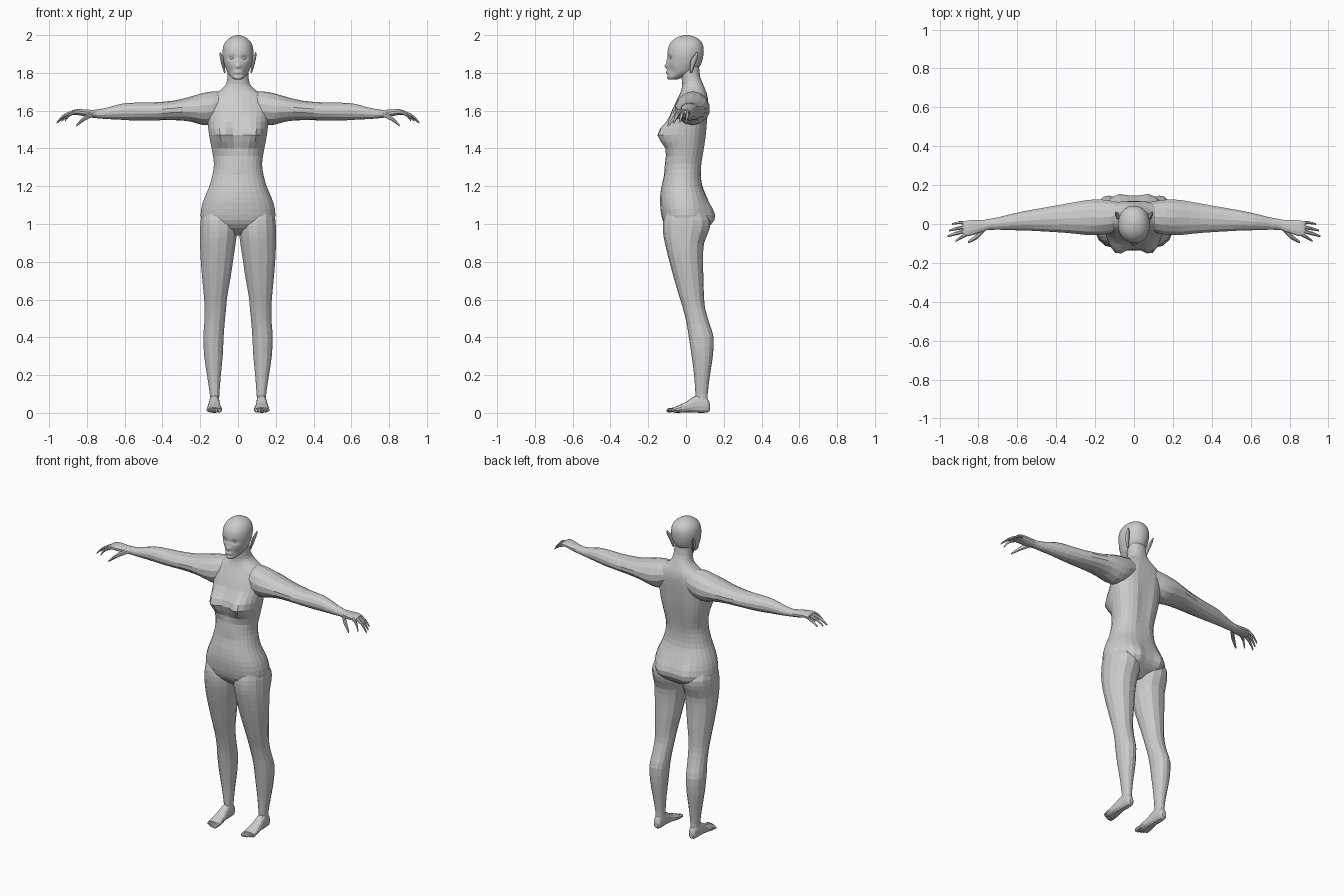
import bpy, bmesh, math
from mathutils import Vector


def spline(keys, sub):
    """Catmull-Rom refinement of a list of section keys."""
    out = []
    for i in range(len(keys) - 1):
        a, b, c, d = keys[max(i - 1, 0)], keys[i], keys[i + 1], keys[min(i + 2, len(keys) - 1)]
        for s in range(sub):
            t = s / sub
            out.append([0.5 * (2 * q + (r - p) * t + (2 * p - 5 * q + 4 * r - u) * t * t
                               + (3 * q - p - 3 * r + u) * t ** 3)
                        for p, q, r, u in zip(a, b, c, d)])
    return out + [list(keys[-1])]


def loft(name, axis, keys, sides=12, sub=1, power=2.0, bumps=(), mirror=False, smooth=False):
    """Skin rounded sections (t, a0, a1, b0, b1) along an axis, then push gaussian bumps."""
    bm = bmesh.new()
    rings = []
    for t, a0, a1, b0, b1 in spline(keys, sub):
        ring = []
        for k in range(sides):
            ang = 2 * math.pi * (k + 0.5) / sides
            c, s = math.cos(ang), math.sin(ang)
            a = (a0 + a1) / 2 + (a1 - a0) / 2 * math.copysign(abs(c) ** (2 / power), c)
            b = (b0 + b1) / 2 + (b1 - b0) / 2 * math.copysign(abs(s) ** (2 / power), s)
            co = {'X': (t, a, b), 'Y': (a, t, b), 'Z': (a, b, t)}[axis]
            ring.append(bm.verts.new(co))
        rings.append(ring)
    for lo, hi in zip(rings, rings[1:]):
        for k in range(sides):
            j = (k + 1) % sides
            bm.faces.new((lo[k], lo[j], hi[j], hi[k]))
    bm.faces.new(rings[0])
    bm.faces.new(rings[-1])
    for v in bm.verts:
        move = Vector()
        for centre, radius, push in bumps:
            d = sum(((p - q) / r) ** 2 for p, q, r in zip(v.co, centre, radius))
            move += Vector(push) * math.exp(-d)
        v.co += move
    bmesh.ops.recalc_face_normals(bm, faces=bm.faces)
    mesh = bpy.data.meshes.new(name)
    bm.to_mesh(mesh)
    bm.free()
    for p in mesh.polygons:
        p.use_smooth = smooth
    ob = bpy.data.objects.new(name, mesh)
    bpy.context.collection.objects.link(ob)
    if mirror:
        ob.modifiers.new("Mirror", 'MIRROR').use_mirror_merge = False
    return ob


def upright(rows):
    """Symmetric sections given as (z, half width, front y, back y)."""
    return [(z, -w, w, f, b) for z, w, f, b in rows]


def digit(name, axis, path):
    """Finger or toe: loft round sections through (t, a, b, radius)."""
    loft(name, axis, [(t, a - r, a + r, b - r, b + r) for t, a, b, r in path],
         sides=8, sub=2, mirror=True)


def both(x, y, z, radius, push):
    """The same bump on the left and right."""
    return [((s * x, y, z), radius, (s * push[0], push[1], push[2])) for s in (-1, 1)]


# Torso and neck, with bust, buttocks, spine furrow and navel
loft("torso", 'Z', upright([
    (0.94, 0.05, -0.05, 0.05), (0.98, 0.16, -0.10, 0.10), (1.02, 0.196, -0.125, 0.12),
    (1.08, 0.196, -0.136, 0.12), (1.14, 0.178, -0.138, 0.11), (1.20, 0.152, -0.13, 0.09),
    (1.26, 0.136, -0.118, 0.083), (1.32, 0.128, -0.112, 0.087), (1.40, 0.14, -0.10, 0.10),
    (1.47, 0.153, -0.095, 0.11), (1.54, 0.162, -0.09, 0.116), (1.60, 0.168, -0.075, 0.12),
    (1.65, 0.16, -0.052, 0.12), (1.685, 0.13, -0.035, 0.114), (1.71, 0.092, -0.025, 0.105),
    (1.74, 0.064, -0.02, 0.092), (1.78, 0.056, -0.025, 0.076), (1.83, 0.055, -0.03, 0.07)]),
    sides=28, sub=2, power=2.3, bumps=
    both(0.085, -0.10, 1.475, (0.068, 0.08, 0.062), (0.008, -0.072, 0))
    + both(0.085, 0.12, 1.04, (0.075, 0.07, 0.07), (0, 0.04, 0))
    + [((0, 0.11, 1.42), (0.03, 0.06, 0.22), (0, -0.014, 0)),
       ((0, -0.12, 1.245), (0.018, 0.05, 0.02), (0, 0.01, 0))])

# Head with nose, eye sockets, cheeks, lips and chin
loft("head", 'Z', upright([
    (1.764, 0.018, -0.092, -0.05), (1.775, 0.034, -0.10, -0.02), (1.80, 0.055, -0.10, 0.035),
    (1.83, 0.067, -0.099, 0.07), (1.86, 0.076, -0.099, 0.085), (1.90, 0.082, -0.099, 0.093),
    (1.94, 0.078, -0.092, 0.092), (1.97, 0.062, -0.072, 0.077), (1.99, 0.036, -0.042, 0.048),
    (2.0, 0.008, -0.008, 0.014)]),
    sides=40, sub=5, power=2.1, smooth=True, bumps=
    [((0, -0.10, 1.836), (0.012, 0.05, 0.012), (0, -0.018, 0)),
     ((0, -0.10, 1.862), (0.008, 0.05, 0.02), (0, -0.009, 0)),
     ((0, -0.10, 1.803), (0.02, 0.05, 0.008), (0, -0.008, 0)),
     ((0, -0.10, 1.788), (0.025, 0.05, 0.005), (0, 0.005, 0))]
    + both(0.032, -0.09, 1.879, (0.018, 0.05, 0.011), (0, 0.013, 0))
    + both(0.045, -0.08, 1.805, (0.018, 0.05, 0.025), (-0.004, 0.008, 0)))

# Eyes
for s in (-1, 1):
    bpy.ops.mesh.primitive_uv_sphere_add(segments=16, ring_count=10, radius=0.012,
                                         location=(s * 0.031, -0.074, 1.878))
    bpy.context.object.name = "eye"
    bpy.ops.object.shade_smooth()

# Pointed ears
loft("ear", 'Z', [
    (1.80, 0.066, 0.074, 0.022, 0.032), (1.84, 0.07, 0.087, 0.02, 0.046),
    (1.87, 0.076, 0.094, 0.026, 0.058), (1.893, 0.083, 0.098, 0.042, 0.063),
    (1.91, 0.092, 0.096, 0.057, 0.063)], sides=10, sub=2, mirror=True)

# Arms from inside the shoulder to the wrist
loft("arm", 'X', [
    (0.06, -0.02, 0.11, 1.58, 1.70), (0.13, -0.052, 0.124, 1.53, 1.702),
    (0.19, -0.06, 0.128, 1.525, 1.692), (0.25, -0.058, 0.124, 1.542, 1.675),
    (0.34, -0.048, 0.108, 1.55, 1.653), (0.46, -0.04, 0.086, 1.548, 1.643),
    (0.55, -0.035, 0.07, 1.548, 1.642), (0.62, -0.033, 0.055, 1.552, 1.636),
    (0.70, -0.03, 0.035, 1.556, 1.614), (0.77, -0.032, 0.022, 1.562, 1.603)],
    sides=14, sub=2, mirror=True)

# Hands
loft("palm", 'X', [
    (0.75, -0.03, 0.022, 1.561, 1.604), (0.80, -0.048, 0.022, 1.567, 1.606),
    (0.85, -0.064, 0.02, 1.577, 1.609), (0.88, -0.062, 0.014, 1.577, 1.602)],
    sides=12, sub=2, power=2.4, mirror=True)
digit("index_finger", 'X', [(0.86, -0.053, 1.593, 0.012), (0.893, -0.071, 1.578, 0.010),
                            (0.917, -0.088, 1.543, 0.005)])
digit("middle_finger", 'X', [(0.86, -0.034, 1.595, 0.012), (0.92, -0.05, 1.574, 0.010),
                             (0.96, -0.064, 1.536, 0.005)])
digit("ring_finger", 'X', [(0.86, -0.014, 1.595, 0.012), (0.915, -0.024, 1.574, 0.009),
                           (0.952, -0.034, 1.54, 0.005)])
digit("little_finger", 'X', [(0.86, 0.006, 1.592, 0.011), (0.90, 0.007, 1.574, 0.008),
                             (0.935, 0.0, 1.545, 0.005)])
digit("thumb", 'X', [(0.765, -0.022, 1.582, 0.014), (0.81, -0.066, 1.562, 0.015),
                     (0.855, -0.094, 1.522, 0.006)])

# Legs
loft("leg", 'Z', [
    (0.05, 0.10, 0.15, 0.055, 0.116), (0.10, 0.098, 0.15, 0.05, 0.115),
    (0.20, 0.09, 0.165, 0.043, 0.127), (0.30, 0.08, 0.18, 0.03, 0.142),
    (0.40, 0.075, 0.185, 0.015, 0.146), (0.47, 0.07, 0.18, 0.004, 0.125),
    (0.55, 0.062, 0.178, -0.015, 0.102), (0.62, 0.055, 0.182, -0.037, 0.095),
    (0.72, 0.037, 0.192, -0.066, 0.092), (0.82, 0.022, 0.20, -0.093, 0.09),
    (0.90, 0.01, 0.203, -0.112, 0.096), (0.96, 0.004, 0.203, -0.122, 0.12),
    (1.02, 0.008, 0.20, -0.12, 0.128), (1.08, 0.04, 0.185, -0.10, 0.09)],
    sides=14, sub=2, power=2.2, mirror=True)

# Feet and toes
loft("foot", 'Y', [
    (0.126, 0.112, 0.138, 0.012, 0.045), (0.115, 0.102, 0.148, 0.003, 0.075),
    (0.08, 0.098, 0.152, 0, 0.10), (0.045, 0.097, 0.154, 0.002, 0.088),
    (0.0, 0.092, 0.16, 0.003, 0.058), (-0.04, 0.085, 0.166, 0, 0.04),
    (-0.068, 0.086, 0.164, 0.002, 0.028)], sides=14, sub=2, power=2.4, mirror=True)
for i in range(5):
    x, r, tip = 0.098 + 0.0155 * i, 0.0125 - 0.0012 * i, -0.102 + 0.003 * i * i / 2
    digit("toe", 'Y', [(-0.05, x, 0.017, r), (tip + 0.012, x, 0.014, r),
                       (tip, x, 0.011, r * 0.5)])
